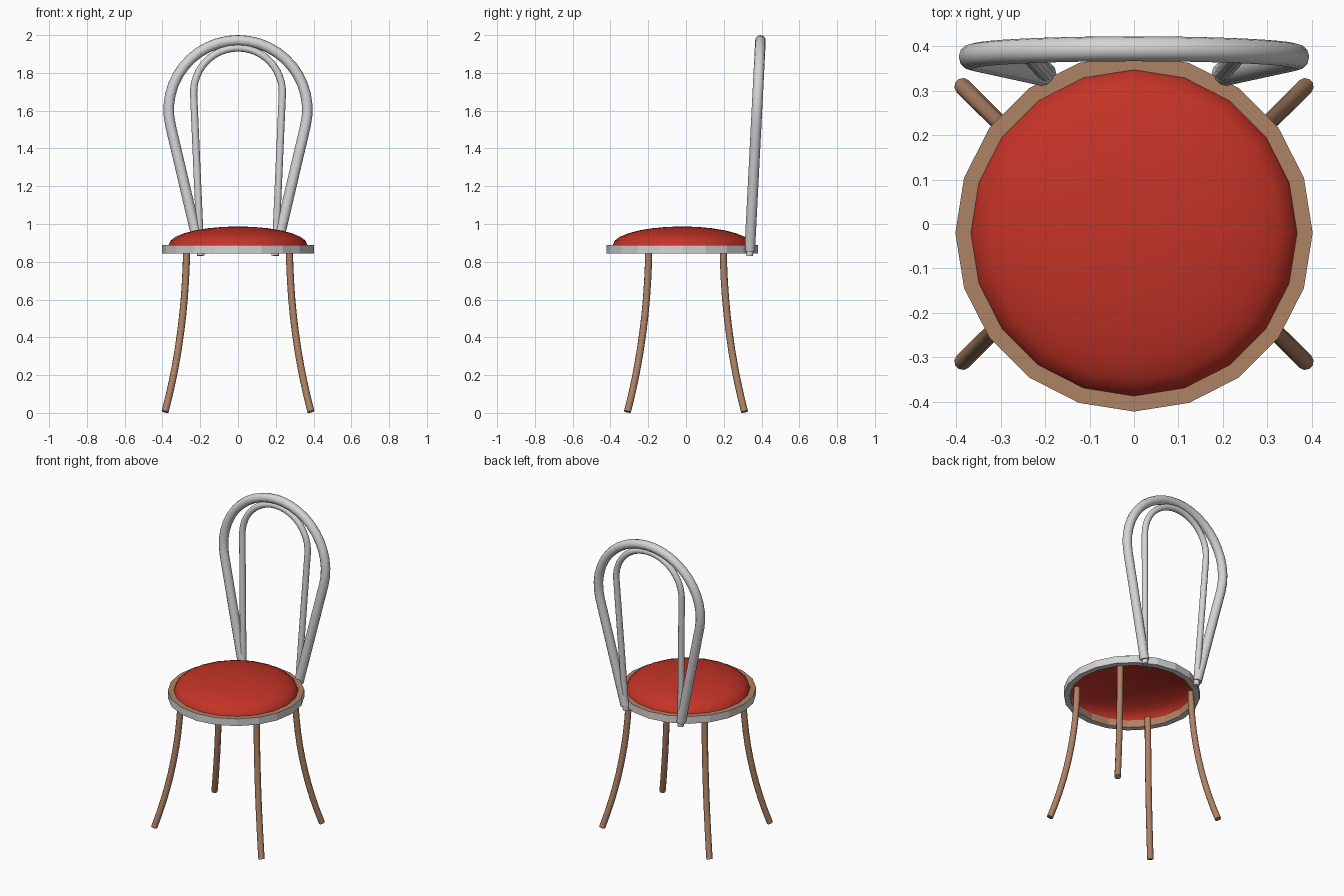
import bpy, bmesh, math
from mathutils import Vector

if "Cube" in bpy.data.objects:
    bpy.data.objects.remove(bpy.data.objects["Cube"])


def material(name, rgb):
    m = bpy.data.materials.new(name)
    m.diffuse_color = (*rgb, 1)
    m.use_nodes = True
    m.node_tree.nodes["Principled BSDF"].inputs["Base Color"].default_value = m.diffuse_color
    return m


METAL = material("pale grey", (0.66, 0.66, 0.66))
WOOD = material("brown", (0.42, 0.225, 0.13))
RED = material("red", (0.55, 0.033, 0.02))
SIDES, CY = 20, -0.02


def finish(name, bm, mats, angle=None):
    me = bpy.data.meshes.new(name)
    bm.to_mesh(me)
    bm.free()
    for m in mats:
        me.materials.append(m)
    ob = bpy.data.objects.new(name, me)
    bpy.context.collection.objects.link(ob)
    if angle:
        bpy.ops.object.select_all(action='DESELECT')
        ob.select_set(True)
        bpy.context.view_layer.objects.active = ob
        bpy.ops.object.shade_smooth_by_angle(angle=math.radians(angle))
    return ob


def bridge(bm, a, b):
    n = len(a)
    return [bm.faces.new((a[i], a[(i + 1) % n], b[(i + 1) % n], b[i])) for i in range(n)]


def tube(name, path, normal, r, mat, sides=10):
    """Sweep a round section along a path lying in the plane with this normal."""
    bm = bmesh.new()
    nrm = Vector(normal).normalized()
    pts = [Vector(p) for p in path]
    rings = []
    for i, p in enumerate(pts):
        t = (pts[min(i + 1, len(pts) - 1)] - pts[max(i - 1, 0)]).normalized()
        side = t.cross(nrm)
        rings.append([bm.verts.new(p + r * (math.cos(a) * nrm + math.sin(a) * side))
                      for a in (2 * math.pi * k / sides for k in range(sides))])
    for a, b in zip(rings, rings[1:]):
        bridge(bm, a, b)
    bm.faces.new(rings[0])
    bm.faces.new(rings[-1])
    bmesh.ops.recalc_face_normals(bm, faces=bm.faces)
    return finish(name, bm, [mat], 50)


def circle(bm, r, z):
    return [bm.verts.new((r * math.cos(a), CY + r * math.sin(a), z))
            for a in (2 * math.pi * k / SIDES for k in range(SIDES))]


# seat ring: grey outside and underneath, brown on top and inside
bm = bmesh.new()
loops = [circle(bm, r, z) for r, z in
         ((0.402, 0.843), (0.402, 0.89), (0.366, 0.89), (0.366, 0.843))]
for i in range(4):
    for f in bridge(bm, loops[i], loops[(i + 1) % 4]):
        f.material_index = 1 if i in (1, 2) else 0
bmesh.ops.recalc_face_normals(bm, faces=bm.faces)
finish("seat_ring", bm, [METAL, WOOD])

# domed cushion, open underneath
bm = bmesh.new()
steps = 7
loops = [circle(bm, 0.367 * math.cos(a), 0.89 + 0.097 * math.sin(a))
         for a in (math.pi / 2 * k / steps for k in range(steps))]
for a, b in zip(loops, loops[1:]):
    bridge(bm, a, b)
tip = bm.verts.new((0, CY, 0.987))
for i in range(SIDES):
    bm.faces.new((loops[-1][i], loops[-1][(i + 1) % SIDES], tip))
finish("seat_cushion", bm, [RED], 60)

# four legs, curving outward along the diagonals
top, mid, foot = (0.272, 0.197, 0.877), (0.277, 0.202, 0.42), (0.386, 0.31, 0.006)
for sx in (-1, 1):
    for sy, label in ((-1, "front"), (1, "back")):
        path = []
        for k in range(11):
            t = k / 10
            x, y, z = ((1 - t) ** 2 * a + 2 * t * (1 - t) * b + t * t * c
                       for a, b, c in zip(top, mid, foot))
            path.append((sx * x, sy * y, z))
        tube(f"{label}_leg_{'left' if sx < 0 else 'right'}", path,
             (-sy * 0.11, sx * 0.11, 0), 0.019, WOOD)


def hoop(name, foot_x, foot_z, radius, centre_z, r):
    """Arch with two straight sides tangent to its round top, leaning back."""
    dx, dz = foot_x, centre_z - foot_z
    d = math.hypot(dx, dz)
    drop = math.asin(min(1, radius / d)) - math.atan2(dx, dz)
    start = -drop
    flat = [(foot_x, foot_z)]
    for k in range(25):
        a = start + (math.pi + 2 * drop) * k / 24
        flat.append((radius * math.cos(a), centre_z + radius * math.sin(a)))
    flat.append((-foot_x, foot_z))
    path = [(x, 0.337 + 0.051 * (z - 0.85), z) for x, z in flat]
    return tube(name, path, (0, -1, 0.051), r, METAL, 12)


# backrest hoops
hoop("backrest_outer_hoop", 0.202, 0.86, 0.367, 1.605, 0.028)
hoop("backrest_inner_hoop", 0.197, 0.832, 0.235, 1.697, 0.019)
